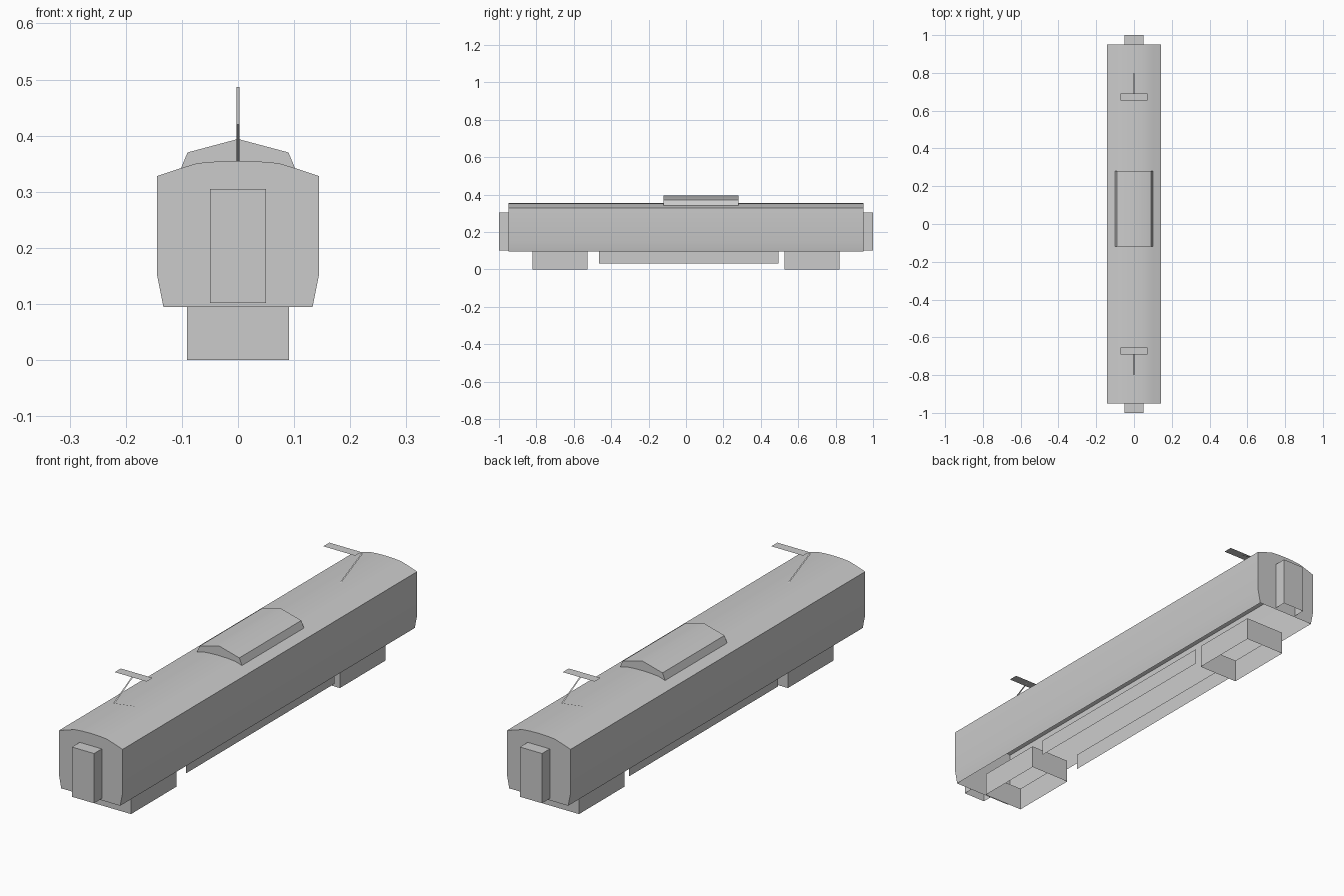
import bpy, math

if "Cube" in bpy.data.objects:
    bpy.data.objects.remove(bpy.data.objects["Cube"])

SMOOTH = math.radians(32)


def make(name, verts, faces, smooth=False):
    mesh = bpy.data.meshes.new(name)
    mesh.from_pydata(verts, [], faces)
    mesh.update()
    ob = bpy.data.objects.new(name, mesh)
    bpy.context.collection.objects.link(ob)
    if smooth:
        bpy.ops.object.select_all(action='DESELECT')
        ob.select_set(True)
        bpy.context.view_layer.objects.active = ob
        bpy.ops.object.shade_smooth_by_angle(angle=SMOOTH)
    return ob


def shell(name, half, y0, y1, ends=(True, True), smooth=False):
    """Extrude a right-half xz profile (bottom to centre top) along y, open below."""
    prof = half + [(-x, z) for x, z in reversed(half) if x > 0]
    n = len(prof)
    verts = [(x, y, z) for y in (y0, y1) for x, z in prof]
    faces = [(i, n + i, n + i + 1, i + 1) for i in range(n - 1)]
    if ends[0]:
        faces.append(tuple(range(n)))
    if ends[1]:
        faces.append(tuple(range(2 * n - 1, n - 1, -1)))
    return make(name, verts, faces, smooth)


# Car body with curved roof, open underneath
shell("car_body", [(0.133, 0.095), (0.144, 0.15), (0.144, 0.328), (0.105, 0.341),
                   (0.072, 0.351), (0.036, 0.354), (0, 0.355)], -0.95, 0.95, smooth=True)

# Roof equipment housing
shell("roof_housing", [(0.102, 0.341), (0.09, 0.37), (0, 0.394)], -0.12, 0.28, smooth=True)

# Underfloor side skirts
for s, side in ((1, "right"), (-1, "left")):
    x = 0.09 * s
    make("skirt_" + side,
         [(x, -0.465, 0.03), (x, 0.495, 0.03), (x, 0.495, 0.096), (x, -0.465, 0.096)],
         [(0, 1, 2, 3)[::s]])

for s, end in ((-1, "front"), (1, "back")):
    # Gangway connection at each end
    ya, yb = sorted((0.95 * s, 1.0 * s))
    shell("gangway_" + end, [(0.05, 0.102), (0.05, 0.305)], ya, yb, (s < 0, s > 0))

    # Bogie frame: four walls, open above and below
    ya, yb = sorted((0.527 * s, 0.82 * s))
    ring = [(-0.091, ya), (0.091, ya), (0.091, yb), (-0.091, yb)]
    make("bogie_" + end, [(x, y, z) for z in (0, 0.096) for x, y in ring],
         [(i, (i + 1) % 4, (i + 1) % 4 + 4, i + 4) for i in range(4)])

    # Current collector arm: thin folded strip
    path = [(0.66, 0.354), (0.80, 0.42), (0.672, 0.487)]
    make("collector_arm_" + end,
         [(x, y * s, z) for y, z in path for x in (-0.003, 0.003)],
         [(0, 1, 3, 2), (2, 3, 5, 4)])

    # Collector contact plate
    make("collector_plate_" + end,
         [(x, y * s, 0.487) for x, y in ((-0.072, 0.653), (0.072, 0.653),
                                         (0.072, 0.692), (-0.072, 0.692))],
         [(0, 1, 2, 3)[::s]])
